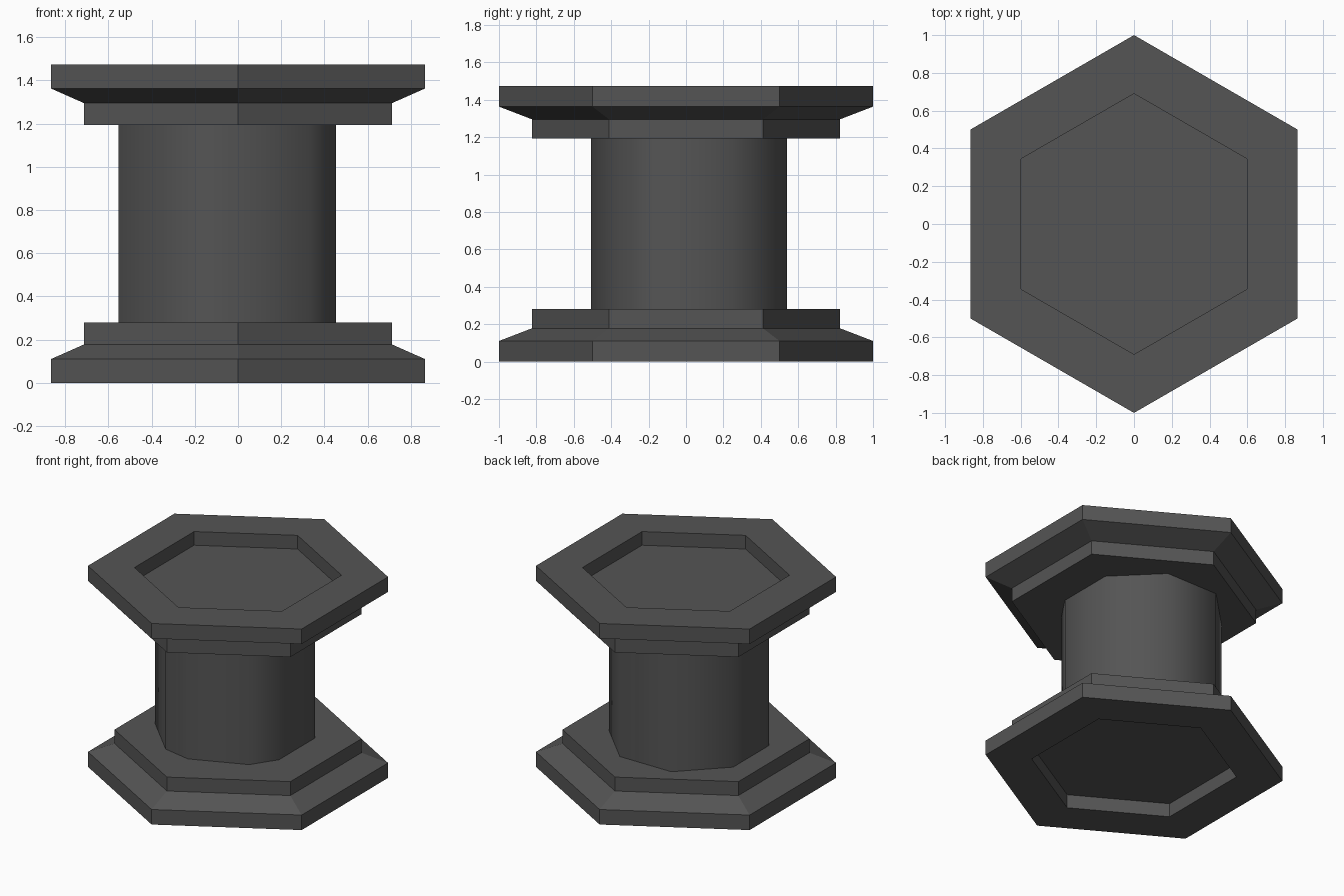
import bpy, bmesh, math

if "Cube" in bpy.data.objects:
    bpy.data.objects.remove(bpy.data.objects["Cube"])

H = 1.473          # total height
grey = bpy.data.materials.new("dark_grey")
grey.diffuse_color = (0.09, 0.09, 0.09, 1)
grey.use_nodes = True
grey.node_tree.nodes["Principled BSDF"].inputs["Base Color"].default_value = grey.diffuse_color


def lathe(name, angles, profile, centre=(0, 0), caps=True, smooth=False):
    """Sweep a (radius, z) profile around the given angles (degrees)."""
    bm = bmesh.new()
    rings = [[bm.verts.new((centre[0] + r * math.cos(math.radians(a)),
                            centre[1] + r * math.sin(math.radians(a)), z))
              for a in angles] for r, z in profile]
    n = len(angles)
    for low, high in zip(rings, rings[1:]):
        for i in range(n):
            j = (i + 1) % n
            bm.faces.new((low[i], low[j], high[j], high[i])).smooth = smooth
    if caps:
        bm.faces.new(rings[0][::-1])
        bm.faces.new(rings[-1])
    bmesh.ops.recalc_face_normals(bm, faces=bm.faces)
    mesh = bpy.data.meshes.new(name)
    bm.to_mesh(mesh)
    bm.free()
    mesh.materials.append(grey)
    obj = bpy.data.objects.new(name, mesh)
    bpy.context.collection.objects.link(obj)
    return obj


# Stepped hexagonal flanges with a recessed outer face
hexagon = [30 + 60 * i for i in range(6)]
flange = [(0.69, 0.10), (0.69, 0), (1, 0), (1, 0.11), (0.823, 0.178), (0.823, 0.28)]
lathe("bottom_flange", hexagon, flange)
lathe("top_flange", hexagon, [(r, H - z) for r, z in flange])

# Slightly off-centre, unevenly faceted column between them
column_angles = [22.5, 67.5, 112.5, 157.5, 202.5, 247.5, 270, 315, 337.5]
lathe("column", column_angles, [(0.545, 0.28), (0.545, H - 0.28)],
      centre=(-0.05, 0.036), caps=False, smooth=True)
